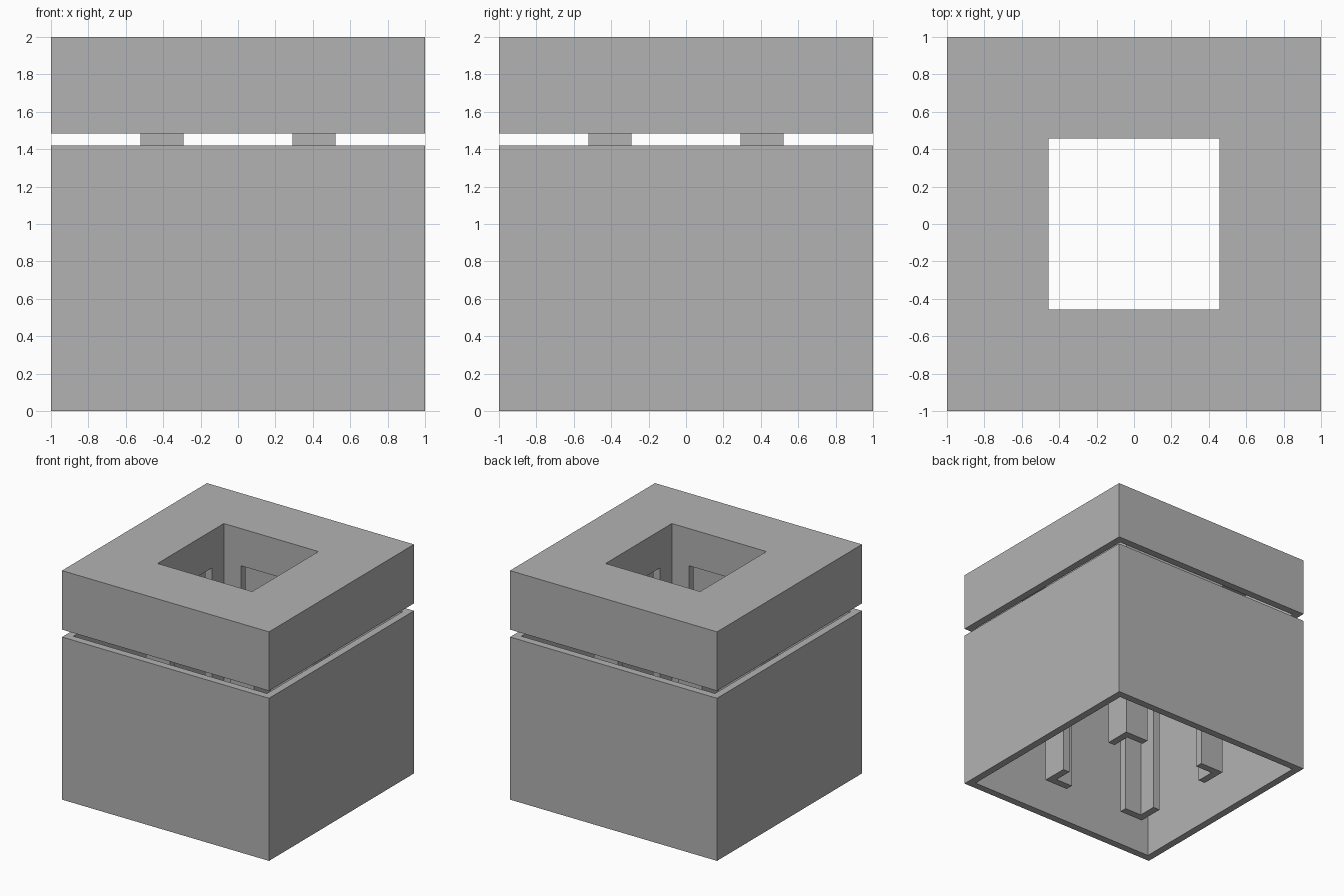
import bpy
import bmesh

default = bpy.data.objects.get("Cube")
if default:
    bpy.data.objects.remove(default, do_unlink=True)

WALL = 0.065        # thickness of every wall
BASE_TOP = 1.42     # rim of the lower box
LID_BOTTOM = 1.485  # lower rim of the cap
NOTCH_TOP = 1.675   # where the collar splits into four legs
HOLE = 0.457        # half width of the square opening
LEG_GAP = 0.292     # half width of the gap between legs

grey = bpy.data.materials.new("plain grey")
grey.use_nodes = True
colour = (0.448, 0.448, 0.448, 1)
grey.diffuse_color = colour
grey.node_tree.nodes["Principled BSDF"].inputs["Base Color"].default_value = colour


def add_object(name, bm):
    bmesh.ops.recalc_face_normals(bm, faces=bm.faces)
    mesh = bpy.data.meshes.new(name)
    bm.to_mesh(mesh)
    bm.free()
    mesh.materials.append(grey)
    obj = bpy.data.objects.new(name, mesh)
    bpy.context.collection.objects.link(obj)
    return obj


def square_sweep(name, profile):
    """Sweep a closed (half width, height) profile around a square."""
    bm = bmesh.new()
    corners = [(1, 1), (-1, 1), (-1, -1), (1, -1)]
    rings = [[bm.verts.new((r * sx, r * sy, z)) for sx, sy in corners]
             for r, z in profile]
    for i, ring in enumerate(rings):
        after = rings[(i + 1) % len(rings)]
        for k in range(4):
            n = (k + 1) % 4
            bm.faces.new((ring[k], ring[n], after[n], after[k]))
    return add_object(name, bm)


def cut_box(target, half_x, half_y, z0, z1):
    """Cut a centred box out of the target."""
    bm = bmesh.new()
    bmesh.ops.create_cube(bm, size=1)
    for v in bm.verts:
        v.co = (v.co.x * 2 * half_x, v.co.y * 2 * half_y,
                z1 if v.co.z > 0 else z0)
    cutter = add_object("notch_cutter", bm)
    cutter.hide_render = True
    mod = target.modifiers.new("notch", 'BOOLEAN')
    mod.operation = 'DIFFERENCE'
    mod.solver = 'EXACT'
    mod.object = cutter
    bpy.context.view_layer.objects.active = target
    bpy.ops.object.modifier_apply(modifier=mod.name)
    bpy.data.objects.remove(cutter, do_unlink=True)


# Lower box: open sleeve
inner = 1 - WALL
square_sweep("outer_sleeve", [(1, 0), (1, BASE_TOP), (inner, BASE_TOP), (inner, 0)])

# Hollow cap with a square collar running down to the ground
collar = HOLE + WALL
ceiling = 2 - WALL
cap = square_sweep("cap_with_legs", [
    (1, LID_BOTTOM), (1, 2), (HOLE, 2), (HOLE, 0), (collar, 0),
    (collar, ceiling), (inner, ceiling), (inner, LID_BOTTOM)])

# Split the collar into four angle-shaped corner legs
cut_box(cap, LEG_GAP, collar + WALL, -WALL, NOTCH_TOP)
cut_box(cap, collar + WALL, LEG_GAP, -WALL, NOTCH_TOP)
